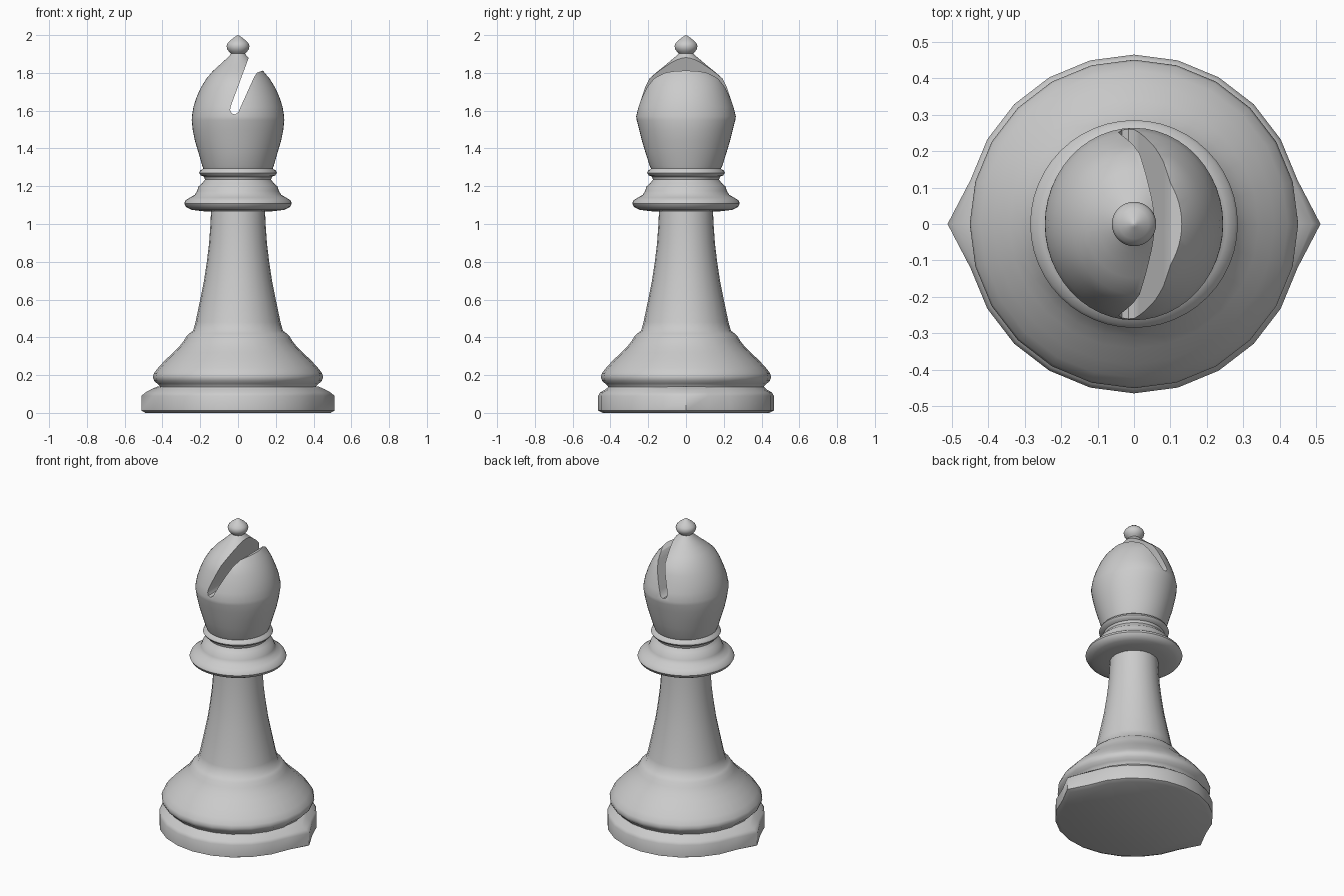
import bpy, bmesh, math


def smooth(ob, angle=40):
    bpy.ops.object.select_all(action='DESELECT')
    ob.select_set(True)
    bpy.context.view_layer.objects.active = ob
    bpy.ops.object.shade_smooth_by_angle(angle=math.radians(angle))


def mesh_object(name, bm):
    bmesh.ops.recalc_face_normals(bm, faces=bm.faces)
    me = bpy.data.meshes.new(name)
    bm.to_mesh(me)
    bm.free()
    ob = bpy.data.objects.new(name, me)
    bpy.context.collection.objects.link(ob)
    return ob


def lathe(name, profile, n=48, tip=None):
    """Stack of rings (z, rx, [ry]); tip gives the radius of the two x points per ring."""
    bm = bmesh.new()
    rings = []
    for k, p in enumerate(profile):
        z, rx = p[0], p[1]
        ry = p[2] if len(p) > 2 else rx
        ring = []
        for i in range(n):
            a = 2 * math.pi * i / n
            x, y = rx * math.cos(a), ry * math.sin(a)
            if tip and i % (n // 2) == 0:
                x = math.copysign(tip[k], x)
            ring.append(bm.verts.new((x, y, z)))
        rings.append(ring)
    for a, b in zip(rings, rings[1:]):
        for i in range(n):
            j = (i + 1) % n
            bm.faces.new((a[i], a[j], b[j], b[i]))
    bm.faces.new(rings[0][::-1])
    bm.faces.new(rings[-1])
    return mesh_object(name, bm)


# Foot plinth with a point at each x end
base = lathe("base", [(0, 0.44), (0.012, 0.465), (0.09, 0.465), (0.108, 0.455),
                      (0.125, 0.425), (0.14, 0.41)], 24,
             [0.49, 0.512, 0.512, 0.49, 0.46, 0.425])

# Bell-shaped foot and stem
lathe_body = lathe("body", [
    (0.12, 0.41), (0.14, 0.413), (0.155, 0.428), (0.17, 0.444), (0.19, 0.451),
    (0.21, 0.445), (0.24, 0.422), (0.28, 0.385), (0.32, 0.342), (0.35, 0.312),
    (0.38, 0.288), (0.405, 0.273), (0.42, 0.258), (0.435, 0.238), (0.48, 0.225),
    (0.6, 0.2), (0.7, 0.18), (0.8, 0.165), (0.9, 0.153), (1.0, 0.146), (1.09, 0.142)], 24)

# Collar and neck ring
collar = lathe("collar", [
    (1.065, 0.14), (1.068, 0.19), (1.075, 0.245), (1.09, 0.275), (1.108, 0.285),
    (1.125, 0.278), (1.14, 0.255), (1.155, 0.228), (1.175, 0.217), (1.2, 0.208),
    (1.215, 0.19), (1.235, 0.175), (1.25, 0.18), (1.258, 0.198), (1.27, 0.206),
    (1.283, 0.2), (1.292, 0.185), (1.3, 0.18)])

# Head, slightly deeper in y than in x
head = lathe("head", [
    (1.285, 0.18, 0.18), (1.31, 0.19, 0.193), (1.38, 0.21, 0.215), (1.44, 0.228, 0.233),
    (1.5, 0.24, 0.248), (1.55, 0.245, 0.261), (1.57, 0.244, 0.264), (1.62, 0.236, 0.252),
    (1.67, 0.22, 0.236), (1.72, 0.198, 0.218), (1.77, 0.167, 0.194), (1.81, 0.133, 0.148),
    (1.84, 0.1, 0.11), (1.87, 0.067, 0.075), (1.895, 0.042, 0.045), (1.91, 0.03, 0.03)])

# Slanted slot, cut through the head along y
outline = [(-0.015, 1.58), (0.002, 1.592), (0.014, 1.62), (0.05, 1.7), (0.084, 1.775),
           (0.1, 1.8), (0.125, 1.81), (0.2, 1.83), (0.2, 1.95), (0.08, 1.95),
           (0.053, 1.87), (-0.038, 1.625), (-0.042, 1.602), (-0.033, 1.585)]
bm = bmesh.new()
face = bm.faces.new([bm.verts.new((x, -0.4, z)) for x, z in outline])
ext = bmesh.ops.extrude_face_region(bm, geom=[face])
bmesh.ops.translate(bm, vec=(0, 0.8, 0),
                    verts=[v for v in ext["geom"] if isinstance(v, bmesh.types.BMVert)])
cutter = mesh_object("slot_cutter", bm)
cutter.hide_render = True
mod = head.modifiers.new("slot", 'BOOLEAN')
mod.operation = 'DIFFERENCE'
mod.solver = 'EXACT'
mod.object = cutter
bpy.context.view_layer.objects.active = head
bpy.ops.object.modifier_apply(modifier=mod.name)
bpy.data.objects.remove(cutter, do_unlink=True)

# Small bead on top
bead = lathe("top_bead", [
    (1.875, 0.05), (1.893, 0.038), (1.902, 0.037), (1.912, 0.048), (1.925, 0.057),
    (1.942, 0.061), (1.958, 0.055), (1.972, 0.041), (1.985, 0.024), (1.995, 0.01),
    (2.0, 0.002)], 32)

for ob in (base, lathe_body, collar, head, bead):
    smooth(ob)
